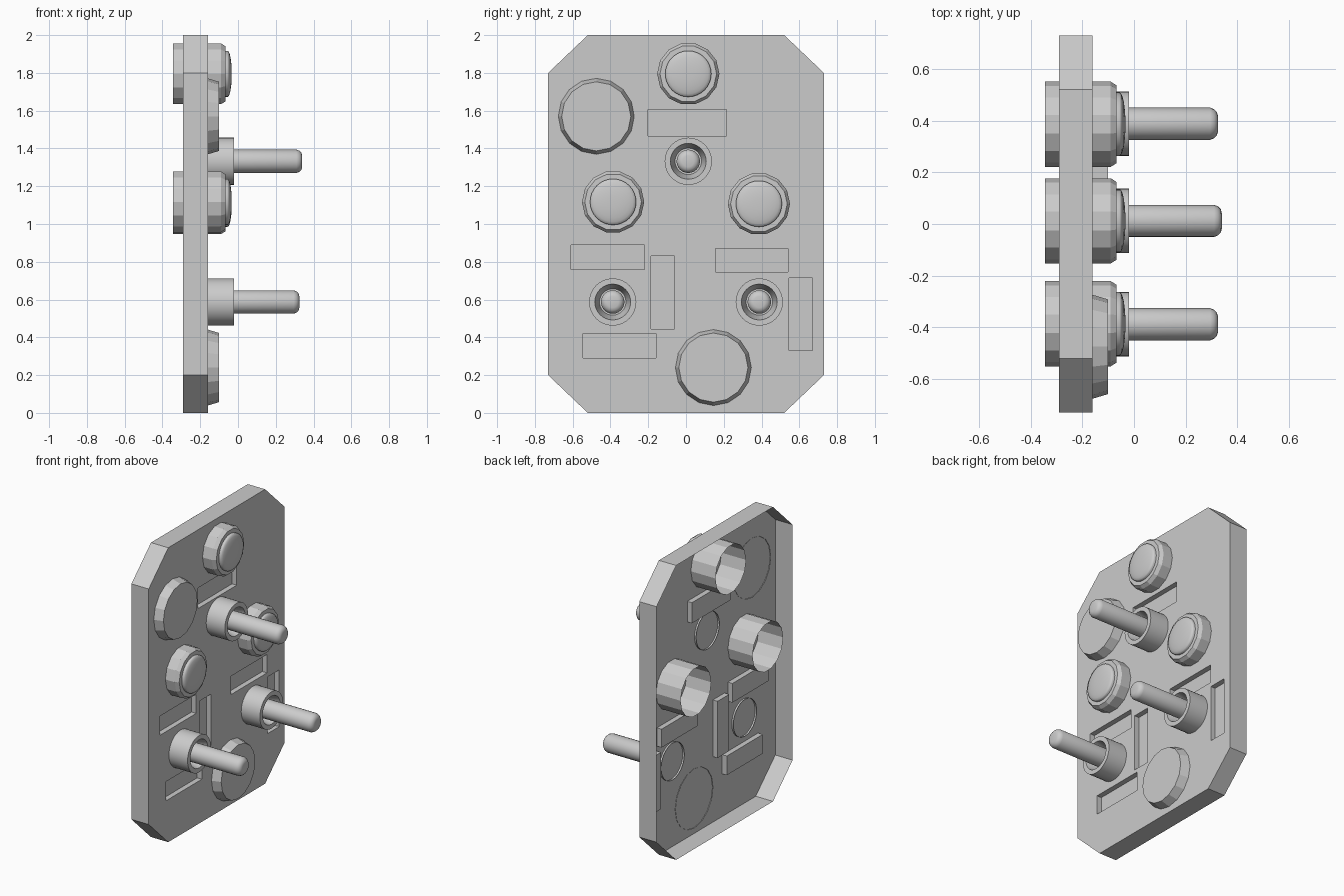
import bpy, bmesh
from math import sin, cos, pi, radians

cube = bpy.data.objects.get("Cube")
if cube:
    bpy.data.objects.remove(cube)

grey = bpy.data.materials.new("plain grey")
grey.use_nodes = True
colour = (0.6, 0.6, 0.6, 1)
grey.diffuse_color = colour
grey.node_tree.nodes["Principled BSDF"].inputs["Base Color"].default_value = colour

FACE, BACK = -0.16, -0.29      # depth of the panel face and of its rear rim


def finish(name, bm, smooth_angle=None):
    mesh = bpy.data.meshes.new(name)
    bm.to_mesh(mesh)
    bm.free()
    mesh.materials.append(grey)
    ob = bpy.data.objects.new(name, mesh)
    bpy.context.collection.objects.link(ob)
    if smooth_angle:
        bpy.ops.object.select_all(action='DESELECT')
        ob.select_set(True)
        bpy.context.view_layer.objects.active = ob
        bpy.ops.object.shade_smooth_by_angle(angle=radians(smooth_angle))
    return ob


def lathe(name, profile, centre, sides, smooth_angle=None):
    """Turn (x, radius) points about the x axis, from the back to the front."""
    bm = bmesh.new()
    rings = []
    for x, r in profile:
        rings.append([bm.verts.new((x, centre[0] + r * cos(2 * pi * i / sides),
                                    centre[1] + r * sin(2 * pi * i / sides)))
                      for i in range(sides)])
    for a, b in zip(rings, rings[1:]):
        for i in range(sides):
            j = (i + 1) % sides
            bm.faces.new((a[i], a[j], b[j], b[i]))
    bm.faces.new(rings[-1])
    return finish(name, bm, smooth_angle)


def loop(bm, points):
    verts = [bm.verts.new((FACE, y, z)) for y, z in points]
    return [bm.edges.new((v, verts[(i + 1) % len(verts)])) for i, v in enumerate(verts)]


def push_back(bm, edges, depth):
    """Extrude an edge loop backwards into a wall."""
    new = bmesh.ops.extrude_edge_only(bm, edges=edges)["geom"]
    bmesh.ops.translate(bm, vec=(-depth, 0, 0),
                        verts=[g for g in new if isinstance(g, bmesh.types.BMVert)])
    return [g for g in new if isinstance(g, bmesh.types.BMEdge)
            and all(abs(v.co.x - FACE + depth) < 1e-4 for v in g.verts)]


# Panel: hollow-backed plate with clipped corners and shallow label pockets
pockets = [(-0.20, 0.215, 1.465, 1.605), (-0.61, -0.22, 0.76, 0.89),
           (0.155, 0.54, 0.745, 0.87), (-0.185, -0.06, 0.445, 0.83),
           (0.545, 0.67, 0.33, 0.715), (-0.545, -0.16, 0.29, 0.42)]
W, C = 0.73, 0.21
bm = bmesh.new()
outline = loop(bm, [(W - C, 0), (W, 0.2), (W, 1.8), (W - C, 2),
                    (C - W, 2), (-W, 1.8), (-W, 0.2), (C - W, 0)])
holes = [loop(bm, [(a, c), (b, c), (b, d), (a, d)]) for a, b, c, d in pockets]
bmesh.ops.triangle_fill(bm, use_beauty=True, edges=outline + sum(holes, []),
                        normal=(1, 0, 0))
push_back(bm, outline, FACE - BACK)
for hole in holes:
    floor = push_back(bm, hole, 0.035)
    bmesh.ops.contextual_create(bm, geom=floor)
bmesh.ops.recalc_face_normals(bm, faces=bm.faces)
if sum(f.normal.x * f.calc_area() for f in bm.faces) < 0:
    bmesh.ops.reverse_faces(bm, faces=bm.faces)
bmesh.ops.dissolve_limit(bm, angle_limit=0.01, verts=bm.verts, edges=bm.edges)
finish("panel", bm)

# Push buttons: faceted open-backed housing with a domed cap
housing = [(-0.345, 0.165), (-0.09, 0.165), (-0.067, 0.15), (-0.067, 0.115)]
dome = [(-0.075, 0.122), (-0.055, 0.122)]
dome += [(-0.055 + 0.022 * sin(t * pi / 12), 0.122 * cos(t * pi / 12)) for t in range(1, 6)]
for n, centre in enumerate([(0.012, 1.795), (-0.386, 1.117), (0.386, 1.107)], 1):
    lathe(f"button_housing_{n}", housing, centre, 14)
    lathe(f"button_cap_{n}", dome, centre, 32, 40)

# Levers: collar with a funnel mouth and a round-tipped rod
collar = [(-0.172, 0.125), (-0.02, 0.125), (-0.02, 0.095), (-0.12, 0.07)]
for n, (y, z, tip) in enumerate([(0.012, 1.332, 0.34), (-0.388, 0.587, 0.325),
                                 (0.388, 0.587, 0.325)], 1):
    rod = [(-0.14, 0.062), (tip - 0.03, 0.062), (tip - 0.015, 0.056),
           (tip - 0.004, 0.045), (tip, 0.03)]
    lathe(f"lever_collar_{n}", collar, (y, z), 32, 30)
    lathe(f"lever_rod_{n}", rod, (y, z), 24, 45)

# Large dials: low tapered discs
for n, centre in enumerate([(-0.475, 1.57), (0.145, 0.24)], 1):
    lathe(f"dial_{n}", [(FACE - 0.003, 0.202), (-0.10, 0.183)], centre, 16)
